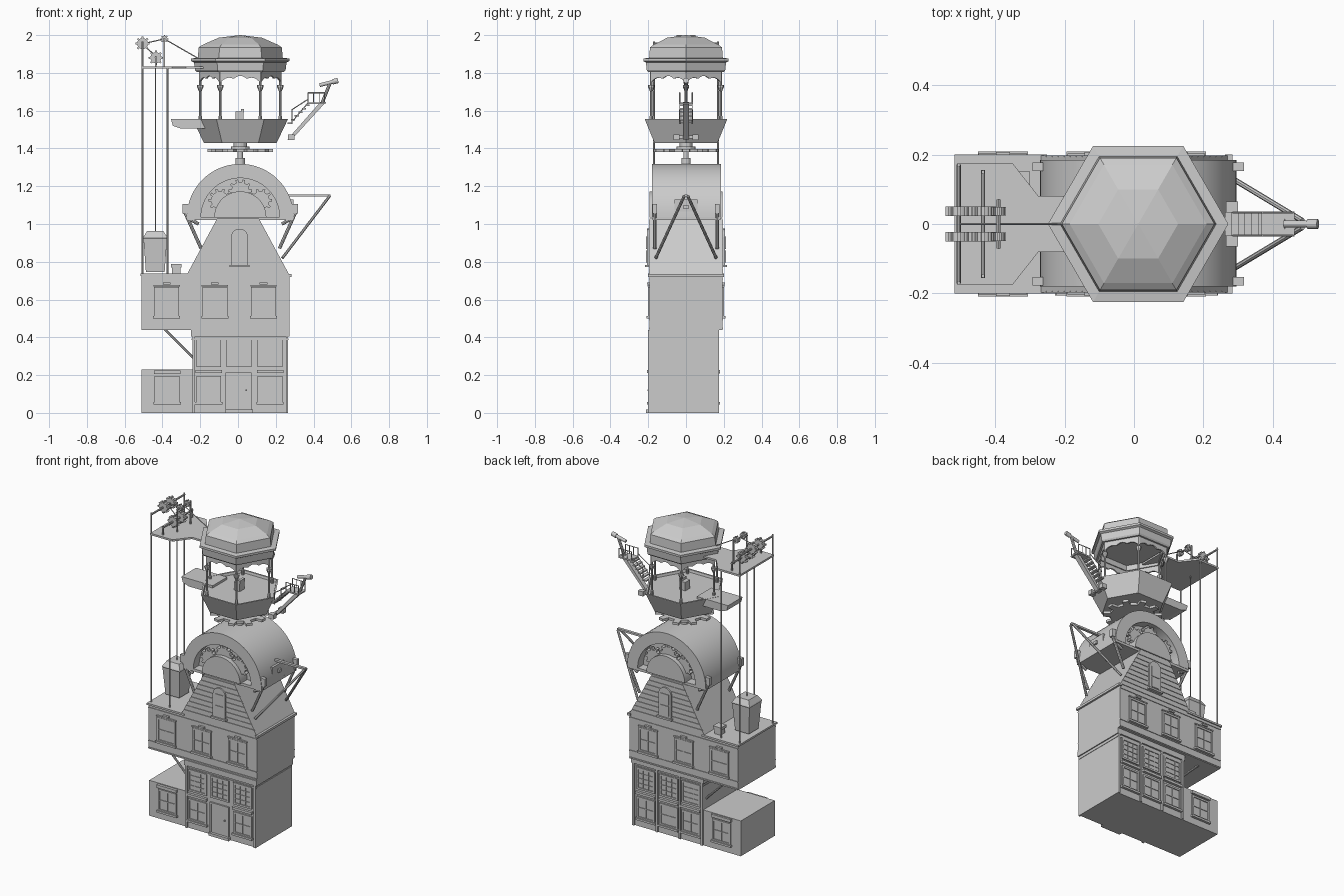
import bpy, bmesh
from math import sin, cos, pi, radians
from mathutils import Vector, Matrix

if "Cube" in bpy.data.objects:
    bpy.data.objects.remove(bpy.data.objects["Cube"])

C = 0.012  # x of the tower axis

def finish(name, bm, smooth=False):
    bmesh.ops.recalc_face_normals(bm, faces=bm.faces[:])
    me = bpy.data.meshes.new(name)
    bm.to_mesh(me)
    bm.free()
    ob = bpy.data.objects.new(name, me)
    bpy.context.collection.objects.link(ob)
    if smooth:
        bpy.ops.object.select_all(action='DESELECT')
        ob.select_set(True)
        bpy.context.view_layer.objects.active = ob
        bpy.ops.object.shade_smooth_by_angle(angle=radians(30))
    return ob

def boxes(name, lst):
    bm = bmesh.new()
    for x0, x1, y0, y1, z0, z1 in lst:
        m = Matrix.Translation(((x0 + x1) / 2, (y0 + y1) / 2, (z0 + z1) / 2)) @ Matrix.Diagonal((abs(x1 - x0), abs(y1 - y0), abs(z1 - z0), 1))
        bmesh.ops.create_cube(bm, size=1, matrix=m)
    return finish(name, bm)

def prism(name, pts, a, b, up=False, mat=None, smooth=False):
    """Outline in xz pushed along y (or in xy pushed along z when up)."""
    bm = bmesh.new()
    put = (lambda p, d: (p[0], p[1], d)) if up else (lambda p, d: (p[0], d, p[1]))
    r0, r1 = [[bm.verts.new(put(p, d)) for p in pts] for d in (a, b)]
    bm.faces.new(r0)
    bm.faces.new(r1[::-1])
    n = len(pts)
    for i in range(n):
        j = (i + 1) % n
        bm.faces.new((r0[i], r0[j], r1[j], r1[i]))
    if mat:
        bm.transform(mat)
    return finish(name, bm, smooth)

def rings(name, prof, n=6, c=(C, 0), turn=0, sy=1):
    """Stack of n-sided rings (radius, height), capped at both ends."""
    bm = bmesh.new()
    rs = [[bm.verts.new((c[0] + r * cos(turn + 2 * pi * i / n), c[1] + sy * r * sin(turn + 2 * pi * i / n), z)) for i in range(n)] for r, z in prof]
    for p, q in zip(rs, rs[1:]):
        for i in range(n):
            j = (i + 1) % n
            bm.faces.new((p[i], p[j], q[j], q[i]))
    bm.faces.new(rs[0])
    bm.faces.new(rs[-1])
    return finish(name, bm)

def rods(name, segs, r=0.005, n=8):
    bm = bmesh.new()
    for p, q in segs:
        p, q = Vector(p), Vector(q)
        d = q - p
        m = Matrix.Translation((p + q) / 2) @ d.to_track_quat('Z', 'Y').to_matrix().to_4x4()
        bmesh.ops.create_cone(bm, cap_ends=True, segments=n, radius1=r, radius2=r, depth=d.length, matrix=m)
    return finish(name, bm)

def arc(r, cx, cz, n=32, a0=0, a1=pi):
    return [(cx + r * cos(a0 + (a1 - a0) * i / n), cz + r * sin(a0 + (a1 - a0) * i / n)) for i in range(n + 1)]

def gear(name, cx, cz, r, a, b, teeth=8, up=False):
    pts = []
    for i in range(teeth):
        for k, f in ((-.5, .76), (-.25, .76), (-.17, 1), (.17, 1), (.25, .76)):
            t = 2 * pi * (i + k) / teeth
            pts.append((cx + r * f * cos(t), cz + r * f * sin(t)))
    return prism(name, pts, a, b, up)

def window(name, x, z0, z1, w, y, nx=2, nz=2, sill=True):
    """Framed window on the wall plane y, facing away from the centre."""
    s = 1 if y > 0 else -1
    h, o = w / 2, y + s * 0.009
    i = y - s * 0.005
    L = [(x - h, x + h, i, y + s * .003, z0, z1)]
    L += [(x + e * h - .006, x + e * h + .006, i, o, z0, z1) for e in (-1, 1)]
    L += [(x - h - .006, x + h + .006, i, o, z - .006, z + .006) for z in (z0, z1)]
    L += [(x - h + w * k / nx - .002, x - h + w * k / nx + .002, i, y + s * .007, z0, z1) for k in range(1, nx)]
    L += [(x - h, x + h, i, y + s * .007, z0 + (z1 - z0) * k / nz - .002, z0 + (z1 - z0) * k / nz + .002) for k in range(1, nz)]
    if sill:
        L.append((x - h - .012, x + h + .012, i, y + s * .016, z0 - .016, z0 - .003))
    return boxes(name, L)

# --- ground floor, annex and overhanging storey
boxes("ground_floor", [(-.24, .265, -.19, .165, 0, .42)])
boxes("annex", [(-.51, -.24, -.185, .165, 0, .23)])
boxes("cornice", [(-.25, .272, -.2, .175, .405, .44), (-.245, .268, -.195, .17, .385, .393)])
prism("upper_storey", [(-.51, .44), (.272, .44), (.272, .73), (.11, 1.03), (-.11, 1.03), (-.272, .73), (-.51, .73)], -.193, .193)
boxes("storey_trim", [(-.517, -.25, -.2, .2, .725, .737), (.262, .284, -.2, .2, .72, .735)])
boxes("doorstep", [(-.065, .08, -.212, -.18, 0, .018)])
boxes("door", [(-.06, .066, -.195, -.185, .018, .205), (-.065, -.056, -.2, -.185, 0, .21),
               (.062, .071, -.2, -.185, 0, .21), (-.065, .071, -.2, -.185, .203, .213), (.04, .048, -.204, -.19, .115, .123)])

# --- windows on both long sides
for side, lo, hi in (("front", -.19, -.193), ("back", .165, .193)):
    s = 1 if hi > 0 else -1
    for k, x in enumerate((-.155, .005, .17)):
        window(f"{side}_first_row_window_{k}", x, .25, .38, .12, lo, 3, 4, False)
        if side == "back" or k != 1:
            window(f"{side}_ground_window_{k}", x, .06, .19, .12, lo)
            boxes(f"{side}_ledge_{k}", [(x - .07, x + .07, lo, lo + s * .016, .212, .228)])
    window(f"{side}_annex_window", -.375, .06, .19, .12, lo if s > 0 else -.185)
    boxes(f"{side}_annex_ledge", [(-.445, -.305, lo - s * .01, lo + s * .012, .205, .225)])
    boxes(f"{side}_pilasters", [(x - .006, x + .006, lo, lo + s * .01, 0, .41) for x in (-.234, -.075, .09, .259)][::1 if s > 0 else 3])
    for k, x in enumerate((-.378, -.122, .135)):
        window(f"{side}_storey_window_{k}", x, .515, .66, .12, hi)
        boxes(f"{side}_window_hood_{k}", [(x - .02, x + .02, hi, hi + s * .014, .68, .69), (x - .07, x + .07, hi, hi + s * .01, .668, .676)])
    boxes(f"{side}_storey_boards", [(-.51, .272, hi, hi + s * .004, z, z + .006) for z in (.445, .49, .705)])
    for k in range(9):  # gable planks follow the slope
        z = .735 + k * .032
        w = .272 - (z - .73) * .54
        prism(f"{side}_gable_plank_{k}", [(-w, z), (w, z), (w - .016, z + .029), (-w + .016, z + .029)], hi, hi + s * .004)
    top = arc(.045, .008, .93, 10)
    prism(f"{side}_gable_window_frame", [(-.037, .78)] + [(.053, .78)] + top, hi, hi + s * .014)
    boxes(f"{side}_gable_window_bars", [(-.022, .038, hi, hi + s * .018, .795, .86), (-.022, .038, hi, hi + s * .018, .868, .935),
                                        (-.045, .061, hi, hi + s * .024, .772, .784)])

rods("overhang_braces", [((-.39, y, .445), (-.235, y, .29)) for y in (-.15, .13)], .007)
boxes("chimney", [(-.35, -.305, .1, .145, .73, .77), (-.356, -.299, .094, .151, .77, .788)])

# --- drum with gear recess on both faces
prism("drum_shell", arc(.283, C, 1.035) + arc(.208, C, 1.035, 32, pi, 0), -.18, .184, smooth=True)
prism("drum_core", arc(.215, C, 1.035), -.12, .124, smooth=True)
boxes("drum_base", [(-.27, .295, -.178, .182, 1.02, 1.037)])
for nm, a, b in (("front", -.193, -.1), ("back", .1, .193)):
    prism(f"{nm}_drum_boss", arc(.138, C, 1.035, 24), a, b, smooth=True)
    s = 1 if a > 0 else -1
    for k, d in enumerate((40, 90, 140)):
        gear(f"{nm}_drum_gear_{k}", C + .14 * cos(radians(d)), 1.035 + .14 * sin(radians(d)), .062, s * .14, s * .165, 10)

# --- side brackets, struts and boom
for nm, s in (("left", -1), ("right", 1)):
    xs = lambda x: C + s * x
    boxes(f"{nm}_brackets", [(xs(.27), xs(.305), y - .012, y + .012, 1.055, 1.105) for y in (-.165, .165)])
    rods(f"{nm}_struts", [((xs(.292), y, 1.06), (xs(.207), y, .87)) for y in (-.165, .165)]
         + [((xs(.275), y, 1.03), (xs(.22), y, 1.0)) for y in (-.165, .165)], .009)
boxes("boom_plate", [(.27, .293, -.062, .062, 1.055, 1.13), (.285, .305, -.012, .012, 1.08, 1.1)])
boxes("boom", [(.25, .49, -.009, .009, 1.145, 1.157)])
rods("boom_stays", [((.485, y * .06, 1.148), (.235, y, .82)) for y in (-.16, .16)], .008)

# --- turntable
rings("turntable_axle", [(.025, 1.3), (.025, 1.35), (.014, 1.35), (.014, 1.43)], 12)
gear("turntable_gear", C, 0, .175, 1.38, 1.396, 10, True)
rings("turntable_hub", [(.05, 1.396), (.05, 1.41), (.035, 1.41), (.035, 1.432)], 12)

# --- hexagonal observation room
rings("room_bowl", [(.193, 1.43), (.25, 1.55), (.252, 1.556), (.24, 1.556), (.236, 1.54)])
RC = .212
for k in range(6):
    a = k * pi / 3
    c = (C + RC * cos(a), RC * sin(a))
    rings(f"room_column_{k}", [(.009, 1.535), (.009, 1.57), (.006, 1.575), (.006, 1.7), (.017, 1.725), (.017, 1.735), (.007, 1.735), (.007, 1.82)], 8, c)
    h = RC / 2
    edge = [(h * (2 * t - 1), 1.75 + .022 * sin(pi * t) + .012 * abs(sin(3 * pi * t))) for t in [i / 24 for i in range(25)]]
    m = Matrix.Translation((C, 0, 0)) @ Matrix.Rotation(a, 4, 'Z')
    prism(f"room_arch_{k}", edge + [(h, 1.83), (-h, 1.83)], -.19, -.18, mat=m)
rings("room_roof", [(.2, 1.84), (.2, 1.805), (.232, 1.805), (.24, 1.815), (.245, 1.855), (.26, 1.862), (.26, 1.876), (.225, 1.88),
                    (.22, 1.935), (.197, 1.95), (.115, 1.986), (.003, 2.0)])
boxes("control_seat", [(-.012, .03, -.025, .025, 1.54, 1.595), (.015, .032, -.025, .025, 1.59, 1.61)])
prism("balcony", [(-.355, 1.555), (-.13, 1.555), (-.13, 1.505), (-.3, 1.505), (-.345, 1.52)], -.075, .075)

# --- stair arm with lookout scope
prism("stair_arm", [(.262, 1.448), (.285, 1.448), (.465, 1.645), (.435, 1.645)], -.015, .015)
boxes("stair_hinge", [(.265, .3, y - .015, y + .015, 1.445, 1.475) for y in (-.05, .05)] + [(.27, .29, -.06, .06, 1.452, 1.468)])
boxes("stair_steps", [(.262 + k * .019, .284 + k * .019, -.034, .034, 1.53 + k * .019, 1.538 + k * .019) for k in range(6)])
boxes("lookout_deck", [(.368, .462, -.036, .036, 1.634, 1.643)])
rods("lookout_rails", [seg for y in (-.033, .033) for seg in
     [((x, y, 1.64), (x, y, 1.697)) for x in (.37, .4, .43, .458)]
     + [((.37, y, 1.695), (.458, y, 1.695)), ((.285, y, 1.54), (.37, y, 1.64)), ((.285, y, 1.605), (.37, y, 1.66)), ((.285, y, 1.53), (.285, y, 1.605))]], .0028, 6)
rods("scope_mount", [((.445, 0, 1.64), (.487, 0, 1.745))], .009)
rods("scope", [((.432, 0, 1.735), (.5, 0, 1.752))], .01, 12)
rods("scope_lens", [((.5, 0, 1.752), (.53, 0, 1.76))], .014, 12)

# --- hoist: deck, posts, gears, rope and bucket
half = [(-.51, .175), (-.35, .175), (-.275, .08), (-.13, .08)]
prism("hoist_deck", half + [(x, -y) for x, y in half[::-1]], 1.822, 1.834, True)
rods("hoist_posts", [((-.505, y, .73), (-.505, y, 1.965)) for y in (-.17, .17)] + [((-.373, y, .73), (-.373, y, 1.83)) for y in (-.17, .17)], .005)
rods("hoist_shafts", [((-.505, -.172, 1.955), (-.505, .172, 1.955)), ((-.435, -.155, 1.88), (-.435, .155, 1.88)), ((-.39, -.07, 1.98), (-.39, .07, 1.98))], .006)
boxes("hoist_supports", [(x - .004, x + .004, y - .004, y + .004, 1.83, z) for x, z, ys in ((-.435, 1.89, (-.15, .15)), (-.39, 1.985, (-.068, .068))) for y in ys])
for nm, y in (("front", -.037), ("back", .037)):
    gear(f"{nm}_hoist_gear", -.505, 1.955, .038, y - .014, y + .014)
    gear(f"{nm}_drive_gear", -.435, 1.88, .038, y - .014, y + .014)
    gear(f"{nm}_pulley_gear", -.39, 1.98, .021, y - .012, y + .012)
rods("hoist_ropes", [((-.438, 0, .95), (-.438, 0, 1.88)), ((-.435, 0, 1.89), (-.505, 0, 1.95)), ((-.5, 0, 1.955), (-.39, 0, 1.98)),
                     ((-.39, 0, 1.98), (-.19, 0, 1.865))], .003, 6)
rings("bucket", [(.07, .745), (.088, .92), (.092, .925), (.088, .932), (.062, .962)], 4, (-.438, 0), pi / 4)
